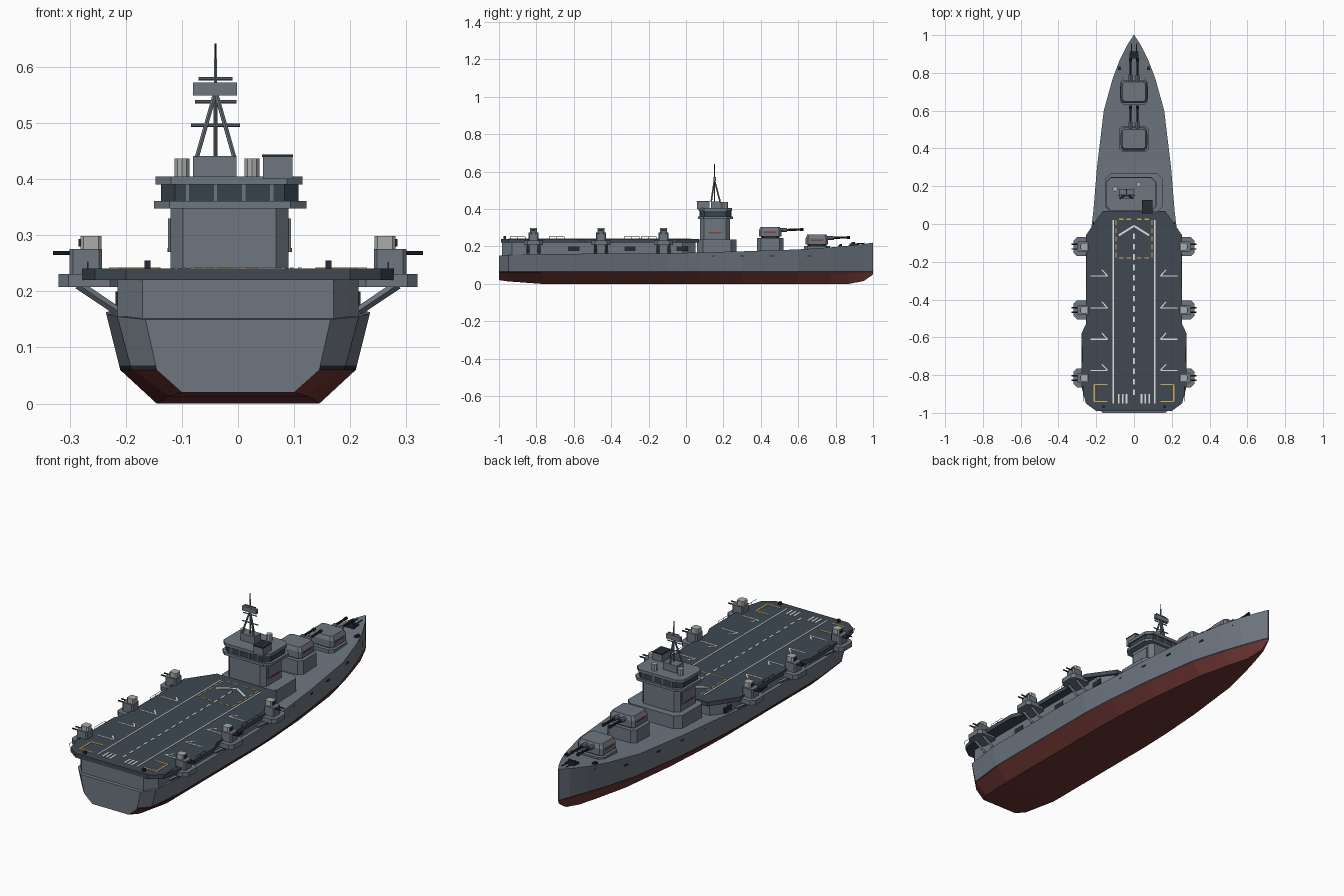
import bpy, bmesh, math
from mathutils import Vector

old = bpy.data.objects.get("Cube")
if old:
    bpy.data.objects.remove(old)


def material(name, r, g, b):
    m = bpy.data.materials.new(name)
    m.use_nodes = True
    m.diffuse_color = (r, g, b, 1)
    bsdf = m.node_tree.nodes["Principled BSDF"]
    bsdf.inputs["Base Color"].default_value = (r, g, b, 1)
    bsdf.inputs["Roughness"].default_value = 0.8
    return m


GREY = material("hull grey", .155, .18, .215)
DECK = material("flight deck slate", .05, .066, .085)
RED = material("antifouling red", .15, .035, .032)
DARK = material("gunmetal", .02, .024, .03)
GLASS = material("bridge glass", .035, .055, .07)
LIGHT = material("light grey", .4, .41, .41)
WHITE = material("marking white", .75, .76, .75)
YELLOW = material("marking yellow", .68, .42, .08)
STRIPE = material("warning red", .3, .045, .035)


def finish(name, bm, mats):
    bmesh.ops.recalc_face_normals(bm, faces=bm.faces)
    me = bpy.data.meshes.new(name)
    bm.to_mesh(me)
    bm.free()
    for m in mats:
        me.materials.append(m)
    ob = bpy.data.objects.new(name, me)
    bpy.context.collection.objects.link(ob)
    return ob


def add_prism(bm, pts, z0, z1, scale=1.0):
    """Extrude an outline upwards, optionally narrowing its top."""
    cx = sum(p[0] for p in pts) / len(pts)
    cy = sum(p[1] for p in pts) / len(pts)
    lo = [bm.verts.new((x, y, z0)) for x, y in pts]
    hi = [bm.verts.new((cx + (x - cx) * scale, cy + (y - cy) * scale, z1)) for x, y in pts]
    bm.faces.new(lo)
    bm.faces.new(hi)
    for i in range(len(pts)):
        j = (i + 1) % len(pts)
        bm.faces.new((lo[i], lo[j], hi[j], hi[i]))


def rect(x0, x1, y0, y1, c=0.0):
    """Rectangle outline with corners cut by c."""
    if not c:
        return [(x0, y0), (x1, y0), (x1, y1), (x0, y1)]
    return [(x0 + c, y0), (x1 - c, y0), (x1, y0 + c), (x1, y1 - c),
            (x1 - c, y1), (x0 + c, y1), (x0, y1 - c), (x0, y0 + c)]


def prism(name, pts, z0, z1, mat, scale=1.0):
    bm = bmesh.new()
    add_prism(bm, pts, z0, z1, scale)
    return finish(name, bm, [mat])


def box(name, x, y, z, mat, c=0.0, scale=1.0):
    return prism(name, rect(min(x), max(x), min(y), max(y), c), z[0], z[1], mat, scale)


def rod(name, a, b, r, mat, sides=8, r2=None):
    a, b = Vector(a), Vector(b)
    bm = bmesh.new()
    bmesh.ops.create_cone(bm, cap_ends=True, segments=sides, radius1=r,
                          radius2=r if r2 is None else r2, depth=(b - a).length)
    turn = (b - a).to_track_quat('Z', 'Y').to_matrix().to_4x4()
    turn.translation = (a + b) / 2
    bm.transform(turn)
    return finish(name, bm, [mat])


# Hull: y, deck half width, deck height, waterline half width, bottom half width, bottom height
stations = [(-1, .165, .15, .145, .10, .02), (-.95, .215, .155, .19, .125, .013),
            (-.77, .235, .16, .21, .145, 0), (-.1, .235, .163, .21, .145, 0),
            (.07, .215, .168, .2, .14, 0), (.3, .196, .174, .178, .125, 0),
            (.6, .16, .184, .135, .09, 0), (.77, .113, .195, .085, .05, 0),
            (.87, .075, .204, .05, .022, 0), (.95, .034, .213, .021, .008, .015),
            (1, .002, .22, .002, .001, .05)]
bm = bmesh.new()
rings = []
for y, d, dz, w, b, bz in stations:
    s = w + (d - w) * .08
    half = [(b, bz), (w, .06), (s, .068), (d, dz)]
    ring = [(-x, z) for x, z in half] + [(x, z) for x, z in reversed(half)]
    rings.append([bm.verts.new((x, y, z)) for x, z in ring])
band_mat = [1, 2, 0, 0, 0, 2, 1, 1]
for r, q in zip(rings, rings[1:]):
    for i in range(8):
        j = (i + 1) % 8
        bm.faces.new((r[i], r[j], q[j], q[i])).material_index = band_mat[i]
bm.faces.new(rings[0])
bm.faces.new(rings[-1])
finish("hull", bm, [GREY, RED, DARK])


def mirrored(half):
    return half + [(-x, y) for x, y in reversed(half)]


# Hangar and flight deck
prism("hangar", mirrored([(.17, -.985), (.215, -.93), (.215, -.02), (.165, .05)]), .148, .222, GREY)
prism("flight_deck", mirrored([(.2, -.99), (.255, -.95), (.278, -.86), (.278, -.58), (.255, -.53),
                               (.255, -.06), (.165, .07)]), .22, .241, DECK)

# Painted deck markings
TOP = .241


def plates(name, rects, mat):
    bm = bmesh.new()
    for r in rects:
        add_prism(bm, r if isinstance(r, list) else rect(*r), TOP - .001, TOP + .0015)
    finish(name, bm, [mat])


def slash(x0, y0, x1, y1, t=.006):
    n = Vector((y0 - y1, x1 - x0)).normalized() * t / 2
    return [(x0 - n.x, y0 - n.y), (x1 - n.x, y1 - n.y), (x1 + n.x, y1 + n.y), (x0 + n.x, y0 + n.y)]


white = [(-.004, .004, -.08 - .055 * i, -.05 - .055 * i) for i in range(16)]
yellow = []
for s in (-1, 1):
    white.append(slash(s * .11, .02, s * .11, -.95))
    white.append(slash(0, -.01, s * .08, -.06, .01))
    white += [slash(s * x, -.95, s * x, -.9, .009) for x in (.04, .06, .08)]
    for y in (-.275, -.445, -.61, -.775):
        white += [slash(s * .14, y, s * .23, y), slash(s * .14, y, s * .17, y + .033)]
    yellow += [slash(s * .21, -.94, s * .21, -.85, .007), slash(s * .14, -.94, s * .21, -.94, .007),
               slash(s * .14, -.85, s * .21, -.85, .007)]
    for i in range(5):
        yellow.append(slash(s * .096, .02 - i * .043, s * .096, -.005 - i * .043))
    for x in (.015, .055):
        yellow += [slash(s * x, y, s * (x + .025), y) for y in (.025, -.18)]
plates("white_markings", white, WHITE)
plates("yellow_markings", yellow, YELLOW)

# Side gun sponsons, deck rails and hull fittings
for s, side in ((1, "left"), (-1, "right")):
    for y in (-.12, -.455, -.815):
        box(side + "_sponson", (s * .21, s * .32), (y - .05, y + .05), (.208, .231), GREY, .018)
        box(side + "_gun_base", (s * .242, s * .3), (y - .027, y + .027), (.231, .275), GREY, .006)
        box(side + "_gun_director", (s * .243, s * .281), (y - .019, y + .019), (.275, .299), LIGHT, .006)
        box(side + "_gun_sight", (s * .278, s * .284), (y - .01, y + .01), (.28, .293), DARK)
        for d in (-.012, .012):
            rod(side + "_gun_barrel", (s * .295, y + d, .268), (s * .33, y + d, .268), .0035, DARK)
        for d in (-.03, .03):
            rod(side + "_sponson_strut", (s * .215, y + d, .165), (s * .285, y + d, .212), .008, GREY, 4)
    for y, x in ((-.9, .268), (-.69, .275), (-.29, .252), (-.2, .252)):
        rod(side + "_rail", (s * x, y - .04, .252), (s * x, y + .04, .252), .0012, GREY, 4)
        for d in (-.04, 0, .04):
            rod(side + "_rail_post", (s * x, y + d, .238), (s * x, y + d, .252), .0012, GREY, 4)
    box(side + "_stern_light", (s * .156, s * .167), (-.975, -.962), (.24, .255), DARK)
    for y in (-.6, -.3, -.02):
        box(side + "_hangar_vent", (s * .213, s * .218), (y - .03, y + .03), (.175, .2), DARK)
    # Scuttles follow the flare of the hull side
    for y, x in ((.14, .204), (.3, .192), (.46, .173), (.66, .137)):
        box(side + "_scuttle", (s * (x - .01), s * (x + .002)), (y - .012, y + .012), (.145, .152), DARK)
    box(side + "_anchor", (s * .068, s * .086), (.815, .835), (.175, .207), DARK)
    box(side + "_bollard", (s * .075, s * .083), (.82, .835), (.195, .212), DARK)


# Main gun turrets: sloped house, twin barrels, side stripe
def main_turret(name, y, z):
    box(name + "_house", (-.07, .07), (y - .06, y + .06), (z, z + .034), GREY, .012)
    box(name + "_roof", (-.07, .07), (y - .06, y + .06), (z + .034, z + .053), GREY, .012, .86)
    box(name + "_collar", (-.06, .06), (y - .05, y + .05), (z - .012, z), DARK, .015)
    for s in (-1, 1):
        box(name + "_stripe", (s * .069, s * .0715), (y - .035, y + .03), (z + .02, z + .027), STRIPE)
        rod(name + "_sleeve", (s * .018, y + .05, z + .035), (s * .018, y + .09, z + .036), .011, GREY)
        rod(name + "_barrel", (s * .018, y + .08, z + .036), (s * .018, y + .17, z + .038), .0065, DARK, 10, .005)
        rod(name + "_muzzle", (s * .018, y + .16, z + .038), (s * .018, y + .178, z + .038), .0075, DARK)


box("rear_barbette", (-.08, .08), (.38, .52), (.17, .245), GREY, .02)
main_turret("rear_turret", .45, .252)
box("front_barbette", (-.075, .075), (.63, .77), (.17, .203), GREY, .02)
main_turret("front_turret", .7, .21)

# Foredeck windlass
box("windlass_bed", (-.024, .024), (.875, .915), (.2, .215), DARK)
for s in (-1, 1):
    rod("windlass_drum", (s * .012, .895, .21), (s * .012, .895, .224), .009, DARK)
    rod("anchor_chain", (s * .012, .9, .213), (s * .012, .955, .217), .003, DARK, 6)

# Island deckhouse and bridge
box("deckhouse", (-.15, .15), (.06, .27), (.16, .236), GREY, .03)
box("island_tower", (-.12, .09), (.075, .235), (.235, .355), GREY, .022)
for x in (-.1215, .0915):
    box("tower_side_panel", (x - .003, x + .003), (.105, .205), (.27, .33), GREY)
    box("tower_stripe", (x - .0045, x + .0045), (.12, .19), (.27, .277), STRIPE)
box("bridge_floor", (-.15, .122), (.065, .25), (.348, .361), GREY, .028)
box("bridge_windows", (-.137, .108), (.075, .24), (.361, .39), GLASS, .025)
for x in (-.09, -.04, .01, .06):
    for y in (.0745, .2405):
        box("window_post", (x - .003, x + .003), (y - .002, y + .002), (.361, .39), GREY)
box("bridge_roof", (-.147, .115), (.068, .247), (.39, .405), GREY, .028)
box("director_house", (.045, .097), (.058, .125), (.4, .441), GREY)
box("director_roof", (.043, .098), (.056, .127), (.439, .444), DARK)
for x, y in ((-.1, .185), (.025, .21)):
    rod("signal_lamp", (x, y, .404), (x, y, .437), .014, LIGHT, 10)

# Tripod mast with yards and radar
box("mast_base", (-.08, -.003), (.135, .185), (.404, .441), GREY)
apex = (-.04, .152, .556)
for x, y in ((-.073, .135), (-.007, .135), (-.04, .182)):
    rod("mast_leg", (x, y, .44), apex, .0042, GREY, 6)
rod("mast_pole", (-.04, .152, .44), (-.04, .152, .615), .003, GREY, 6)
rod("mast_tip", (-.04, .152, .61), (-.04, .152, .642), .0018, DARK, 6)
for z, w in ((.496, .044), (.538, .037), (.579, .03)):
    rod("mast_yard", (-.04 - w, .152, z), (-.04 + w, .152, z), .003, GREY, 6)
box("radar_screen", (-.08, -.002), (.146, .16), (.549, .572), GREY)
